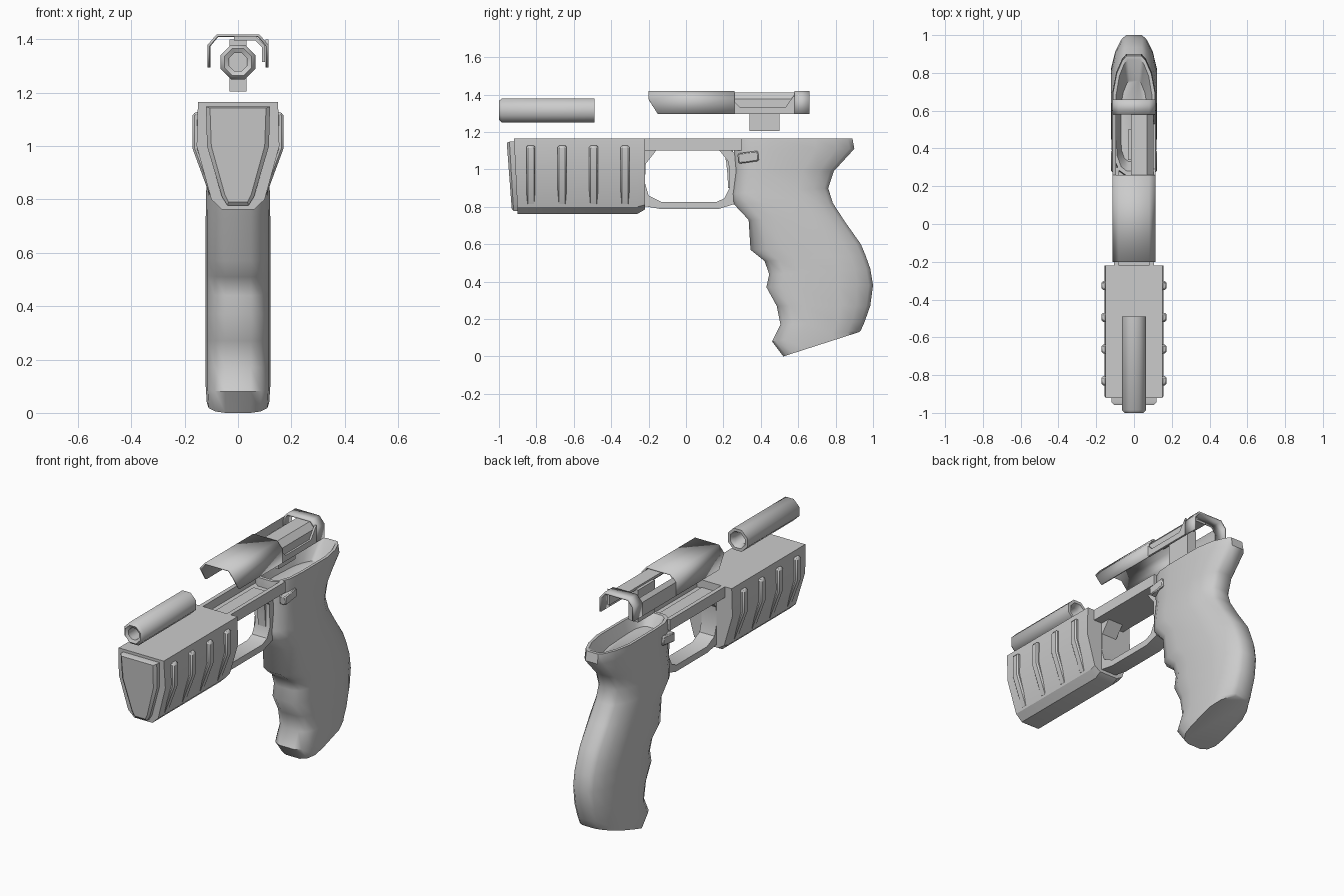
import bpy, bmesh, math
from mathutils import Vector


def finish(name, bm, smooth=30, bevel=0, thick=0, mirror=False):
    bmesh.ops.recalc_face_normals(bm, faces=bm.faces)
    me = bpy.data.meshes.new(name)
    bm.to_mesh(me)
    bm.free()
    ob = bpy.data.objects.new(name, me)
    bpy.context.collection.objects.link(ob)
    if mirror:
        ob.modifiers.new("mirror", 'MIRROR')
    if thick:
        m = ob.modifiers.new("shell", 'SOLIDIFY')
        m.thickness, m.offset = thick, -1
    if bevel:
        m = ob.modifiers.new("bevel", 'BEVEL')
        m.width, m.segments = bevel, 1
    if smooth:
        bpy.ops.object.select_all(action='DESELECT')
        ob.select_set(True)
        bpy.context.view_layer.objects.active = ob
        bpy.ops.object.shade_smooth_by_angle(angle=math.radians(smooth))
    return ob


def loft(name, rings, closed=True, caps=(True, True), join=False, **kw):
    """Skin a list of point rings; join links the last ring to the first."""
    bm = bmesh.new()
    vs = [[bm.verts.new(p) for p in r] for r in rings]
    n = len(rings[0])
    pairs = list(zip(vs, vs[1:])) + ([(vs[-1], vs[0])] if join else [])
    for a, b in pairs:
        for i in range(n if closed else n - 1):
            j = (i + 1) % n
            bm.faces.new((a[i], a[j], b[j], b[i]))
    for flag, r in zip(caps, (vs[0], vs[-1])):
        if flag and closed and not join:
            bm.faces.new(r)
    return finish(name, bm, **kw)


def along_y(name, prof, y0, y1, **kw):
    return loft(name, [[(x, y, z) for x, z in prof] for y in (y0, y1)], **kw)


def along_x(name, prof, x0, x1, **kw):
    return loft(name, [[(x, y, z) for y, z in prof] for x in (x0, x1)], **kw)


def both(half):
    return half + [(-x, z) for x, z in reversed(half)]


# barrel: eight-sided open tube with a bevelled muzzle
def octagon(r, y):
    return [(r * math.cos(a), y, 1.315 + r * math.sin(a))
            for a in (math.pi / 8 + math.pi / 4 * k for k in range(8))]


loft("barrel", [octagon(r, y) for r, y in
                ((0.037, -0.99), (0.055, -1.0), (0.070, -0.985), (0.070, -0.49), (0.052, -0.49), (0.037, -0.52))],
     join=True, smooth=50)

# fore housing and its tapered nose
body = both([(0.15, 1.165), (0.155, 1.0), (0.10, 0.80), (0.06, 0.762)])
low = both([(0.15, 1.165), (0.155, 1.0), (0.10, 0.81), (0.06, 0.785)])
nose = both([(0.12, 1.148), (0.116, 1.0), (0.06, 0.81), (0.04, 0.778)])
tip = both([(0.105, 1.142), (0.10, 1.0), (0.05, 0.82), (0.035, 0.79)])


def slant(prof, y, k):
    return [(x, y + k * (1.165 - z), z) for x, z in prof]


loft("fore_housing", [slant(body, -0.92, 0.05), [(x, -0.26, z) for x, z in body],
                      [(x, -0.22, z) for x, z in low]])
loft("nose_cap", [slant(nose, -0.89, 0.05), slant(nose, -0.945, 0.06), slant(tip, -0.96, 0.075)])

# side ribs
rib = [(0.145, 1.13), (0.171, 1.122), (0.171, 0.992), (0.103, 0.808), (0.085, 0.81), (0.145, 0.99)]
for i in range(4):
    y = -0.83 + 0.168 * i
    along_y(f"rib_{i + 1}", rib, y - 0.024, y + 0.024, mirror=True, bevel=0.008)

# frame channel joining the housing to the grip
along_y("frame_channel", both([(0.105, 1.10), (0.105, 1.165), (0.08, 1.165), (0.08, 1.115)]), -0.24, 0.30)

# trigger guard: ring between opening and outer outline
inner = [(-0.22, 0.93), (-0.215, 1.03), (-0.16, 1.10), (0.18, 1.10), (0.228, 1.04),
         (0.232, 0.90), (0.205, 0.845), (0.16, 0.825), (-0.13, 0.825), (-0.20, 0.86)]
outer = [(-0.24, 0.93), (-0.24, 1.05), (-0.22, 1.12), (0.22, 1.12), (0.29, 1.06),
         (0.29, 0.90), (0.26, 0.815), (0.17, 0.787), (-0.13, 0.787), (-0.23, 0.805)]
loft("trigger_guard", [[(s * 0.05, y, z) for y, z in p]
                       for s, p in ((-1, inner), (1, inner), (1, outer), (-1, outer))], join=True)

# trigger
along_x("trigger", [(0.20, 1.105), (0.25, 1.105), (0.25, 0.90), (0.225, 0.90), (0.222, 0.97), (0.215, 1.04)],
        -0.025, 0.025)

# grip: rounded sections between front and back outline points, starting in the top hollow
half = [(0.0, 0.4), (0.04, 0.72), (0.14, 0.94), (0.3, 1.0), (0.68, 1.0), (0.85, 0.82), (0.96, 0.55), (1.0, 0.35)]


def section(fy, fz, by, bz, w):
    f, b = Vector((0, fy, fz)), Vector((0, by, bz))
    right = [f.lerp(b, u) + Vector((w * h, 0, 0)) for u, h in half]
    return right + [Vector((-p.x, p.y, p.z)) for p in reversed(right)]


grip = [(0.33, 1.10, 0.76, 1.08, 0.07), (0.28, 1.165, 0.87, 1.165, 0.095),
        (0.26, 1.165, 0.89, 1.165, 0.112), (0.255, 1.11, 0.90, 1.11, 0.115),
        (0.265, 0.99, 0.79, 0.99, 0.112), (0.25, 0.87, 0.76, 0.90, 0.115),
        (0.255, 0.815, 0.785, 0.82, 0.12), (0.335, 0.73, 0.85, 0.72, 0.121),
        (0.345, 0.57, 0.935, 0.60, 0.121), (0.42, 0.51, 0.96, 0.54, 0.121),
        (0.445, 0.44, 0.985, 0.47, 0.121), (0.43, 0.37, 1.0, 0.38, 0.121),
        (0.485, 0.27, 0.985, 0.27, 0.121), (0.505, 0.17, 0.955, 0.185, 0.121),
        (0.46, 0.08, 0.935, 0.14, 0.121), (0.52, 0.0, 0.925, 0.13, 0.117)]
loft("grip", [section(*g) for g in grip], smooth=45)

# side button
along_x("side_button", [(0.275, 1.085), (0.385, 1.10), (0.39, 1.045), (0.28, 1.03)], 0.08, 0.122,
        mirror=True, bevel=0.006)

# slide: thin arched shell, cut back in the middle for the port
arch = both([(0.115, 1.295), (0.115, 1.378), (0.08, 1.419)])
front = [(x, -0.2 + max(0, (1.378 - z) * 0.6), z) for x, z in arch]
loft("slide_front", [front, [(x, 0.26, z) for x, z in arch]], closed=False, thick=0.01, smooth=20)
along_y("slide_rear", arch, 0.58, 0.66, closed=False, thick=0.012, smooth=20)
left = [(-0.095, 1.40), (-0.115, 1.378), (-0.115, 1.295), (-0.105, 1.295), (-0.105, 1.376)]
along_y("slide_left_wall", left, 0.26, 0.58)

# right wall below the port, with sloped ends
along_x("slide_right_wall", [(0.26, 1.295), (0.58, 1.295), (0.58, 1.40), (0.53, 1.33), (0.29, 1.33), (0.26, 1.36)],
        0.103, 0.115)

# bolt seen through the port, and the block hanging below it
along_y("bolt", [(-0.015, 1.41), (0.07, 1.41), (0.102, 1.375), (0.102, 1.315), (0.09, 1.315),
                 (0.09, 1.37), (0.066, 1.395), (-0.015, 1.395)], 0.24, 0.60)
along_y("bolt_block", both([(0.032, 1.205), (0.032, 1.40)]), 0.34, 0.50)
